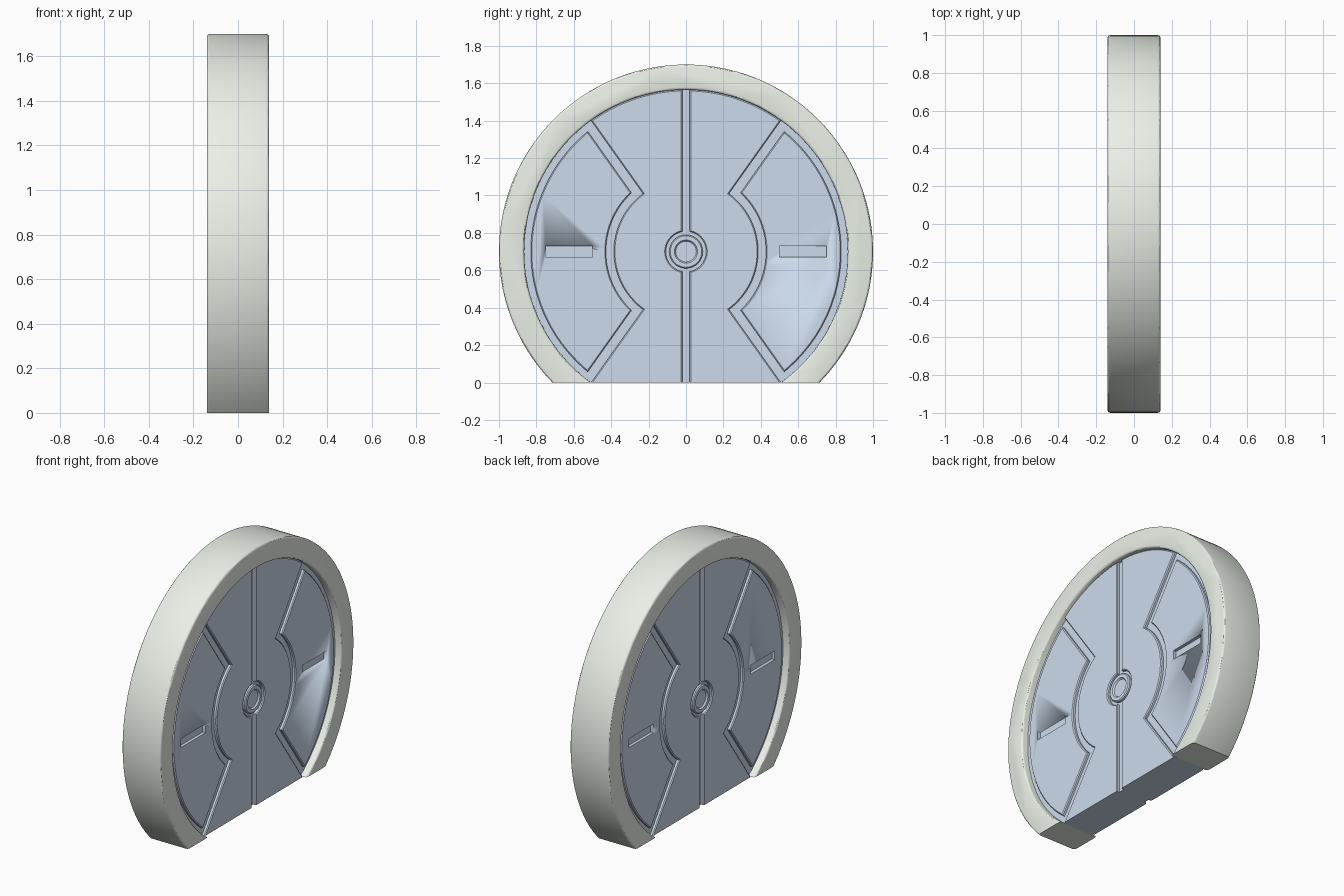
import bpy, bmesh, math

if "Cube" in bpy.data.objects:
    bpy.data.objects.remove(bpy.data.objects["Cube"])

CZ = 0.70                    # height of the wheel-like centre
R_OUT, R_IN = 1.0, 0.865     # frame radii
FRAME_X, FACE_X, CORE_X = 0.14, 0.115, 0.095   # half thicknesses


def material(name, rgb):
    m = bpy.data.materials.new(name)
    m.diffuse_color = (*rgb, 1)
    m.use_nodes = True
    m.node_tree.nodes["Principled BSDF"].inputs["Base Color"].default_value = m.diffuse_color
    return m


FRAME_MAT = material("pale_frame", (0.82, 0.87, 0.80))
DOOR_MAT = material("blue_door", (0.61, 0.71, 0.84))


def arc(r, a0, a1, n):
    """Points (y, z) on a circle about the centre, angles in radians."""
    return [(r * math.cos(a0 + (a1 - a0) * i / n),
             CZ + r * math.sin(a0 + (a1 - a0) * i / n)) for i in range(n + 1)]


def angle(y, z):
    return math.atan2(z - CZ, y)


def finish(name, bm, mat):
    bmesh.ops.recalc_face_normals(bm, faces=bm.faces)
    me = bpy.data.meshes.new(name)
    bm.to_mesh(me)
    bm.free()
    me.materials.append(mat)
    me.shade_smooth()
    me.set_sharp_from_angle(angle=math.radians(30))
    ob = bpy.data.objects.new(name, me)
    bpy.context.collection.objects.link(ob)
    return ob


def slab(name, pts, half, mat, bevel=0.0, segs=1, side=1):
    """Extrude a (y, z) outline through x, softening the rims of both faces."""
    bm = bmesh.new()
    f = bm.faces.new([bm.verts.new((-half, side * y, z)) for y, z in pts])
    ext = bmesh.ops.extrude_face_region(bm, geom=[f])["geom"]
    new = [v for v in ext if isinstance(v, bmesh.types.BMVert)]
    bmesh.ops.translate(bm, verts=new, vec=(2 * half, 0, 0))
    if not any(len(e.link_faces) < 2 for e in bm.edges) and f.is_valid:
        pass
    else:
        bm.faces.new([v for v in bm.verts if v.co.x < 0])
    bmesh.ops.recalc_face_normals(bm, faces=bm.faces)
    if bevel:
        rims = [e for e in bm.edges
                if abs(e.verts[0].co.x - e.verts[1].co.x) < 1e-5
                and max(v.co.z for v in e.verts) > 1e-4]
        bmesh.ops.bevel(bm, geom=rims, offset=bevel, segments=segs,
                        profile=0.5, affect='EDGES')
    return finish(name, bm, mat)


# Round frame with a flat foot
cut_out, cut_in = -math.asin(CZ / R_OUT), -math.asin(CZ / R_IN)
slab("round_frame",
     arc(R_OUT, cut_out, math.pi - cut_out, 112)
     + arc(R_IN, math.pi - cut_in, cut_in, 112),
     FRAME_X, FRAME_MAT, 0.014, 3)

# Door core: its surface is the floor of all the grooves
slab("door_core", arc(R_IN + 0.005, -math.asin(CZ / (R_IN + 0.005)),
                      math.pi + math.asin(CZ / (R_IN + 0.005)), 112),
     CORE_X, DOOR_MAT)

# Door leaf outline: seam, splayed edge, waist arc, splayed edge, rim, hub cutout
waist = angle(0.23, 1.01)
hub_a = math.acos(0.02 / 0.108)
leaf = ([(0.02, 0.0), (0.507, 0.0)]
        + arc(0.386, -waist, waist, 32)
        + arc(R_IN, angle(0.507, 1.40), math.acos(0.02 / R_IN), 28)
        + arc(0.108, hub_a, -hub_a, 28))

# Side panel outline, inset by the groove width
panel = (arc(0.83, -angle(0.525, 1.343), angle(0.525, 1.343), 56)
         + arc(0.428, angle(0.29, 1.012), -angle(0.29, 1.012), 36))

for side, tag in ((1, "right"), (-1, "left")):
    slab(f"door_leaf_{tag}", leaf, FACE_X, DOOR_MAT, 0.006, 1, side)
    body = slab(f"side_panel_{tag}", panel, FACE_X, DOOR_MAT, 0.006, 1, side)

    # Handle slot cut through the panel down to the core
    slot = [(0.50, 0.672), (0.75, 0.672), (0.75, 0.73), (0.50, 0.73)]
    cutter = slab(f"slot_cutter_{tag}", slot, 0.2, DOOR_MAT, 0, 1, side)
    cutter.hide_render = True
    cutter.hide_set(True)
    mod = body.modifiers.new("handle_slot", 'BOOLEAN')
    mod.operation = 'DIFFERENCE'
    mod.solver = 'EXACT'
    mod.object = cutter

# Central hub with a dished middle, turned about the x axis
half = [(0.0, 0.105), (0.055, 0.105), (0.062, 0.115), (0.084, 0.115), (0.09, 0.109)]
profile = half + [(r, -x) for r, x in reversed(half)]
bm = bmesh.new()
vs = [bm.verts.new((x, r, CZ)) for r, x in profile]
es = [bm.edges.new(p) for p in zip(vs, vs[1:])]
bmesh.ops.spin(bm, geom=vs + es, cent=(0, 0, CZ), axis=(1, 0, 0),
               angle=2 * math.pi, steps=40)
bmesh.ops.remove_doubles(bm, verts=bm.verts, dist=1e-5)
finish("hub", bm, DOOR_MAT)
